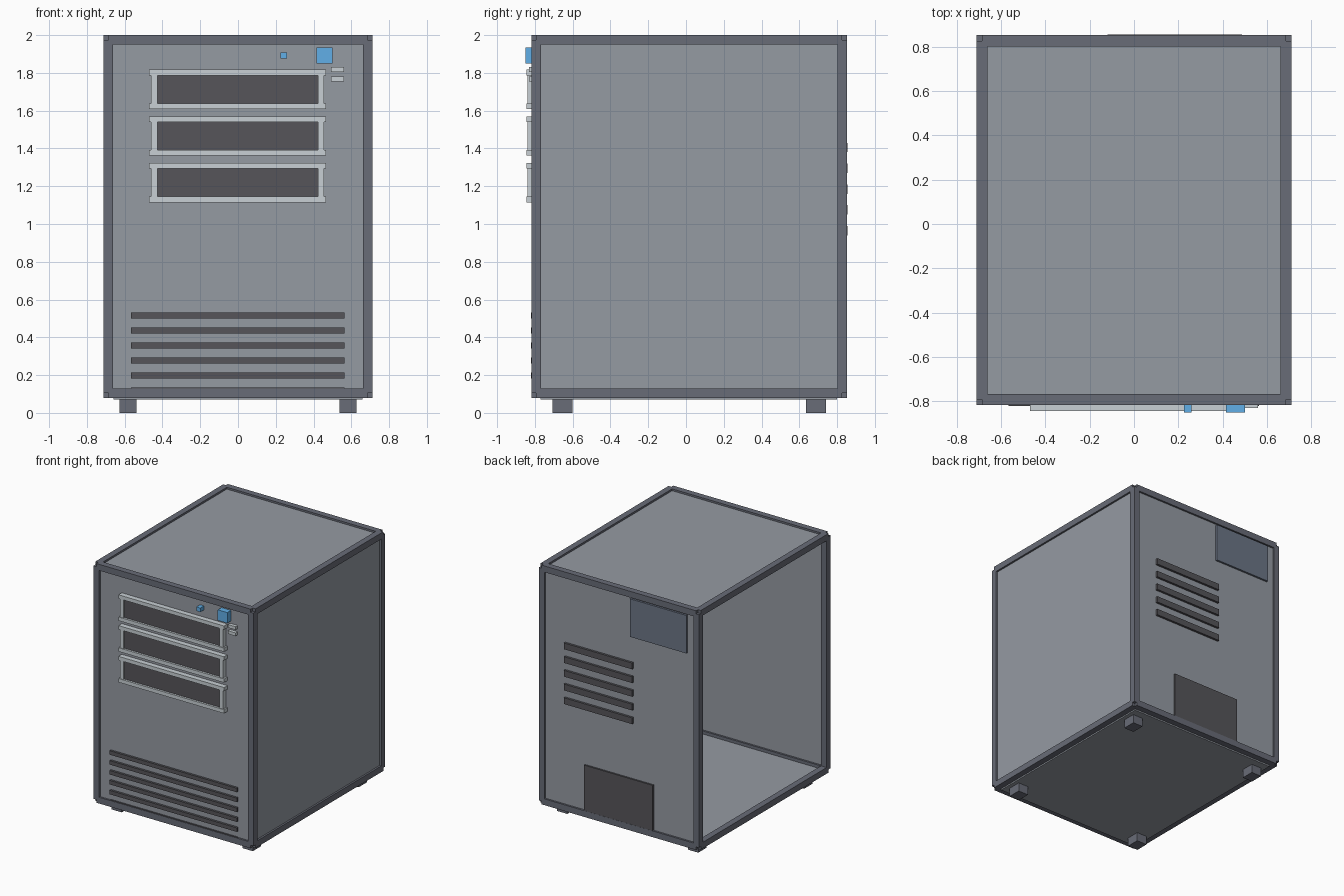
import bpy
import bmesh
from mathutils import Matrix, Vector

if "Cube" in bpy.data.objects:
    bpy.data.objects.remove(bpy.data.objects["Cube"])


def paint(name, r, g, b):
    mat = bpy.data.materials.new(name)
    mat.diffuse_color = (r, g, b, 1)
    mat.use_nodes = True
    mat.node_tree.nodes["Principled BSDF"].inputs["Base Color"].default_value = mat.diffuse_color
    return mat


blue = paint("button_blue", 0.12, 0.43, 0.80)
panel = paint("panel_grey", 0.30, 0.325, 0.365)
frame = paint("frame_grey", 0.14, 0.15, 0.185)
dark = paint("vent_dark", 0.093, 0.091, 0.102)
light = paint("bezel_light", 0.58, 0.63, 0.66)
slate = paint("plate_slate", 0.15, 0.18, 0.24)


def boxes(name, material, spans):
    """One object made of boxes given as (x0, x1, y0, y1, z0, z1)."""
    bm = bmesh.new()
    for x0, x1, y0, y1, z0, z1 in spans:
        mid = Vector((x0 + x1, y0 + y1, z0 + z1)) / 2
        size = Vector((x1 - x0, y1 - y0, z1 - z0))
        bmesh.ops.create_cube(bm, size=1, matrix=Matrix.Translation(mid) @ Matrix.Diagonal(size.to_4d()))
    mesh = bpy.data.meshes.new(name)
    bm.to_mesh(mesh)
    bm.free()
    mesh.materials.append(material)
    obj = bpy.data.objects.new(name, mesh)
    bpy.context.collection.objects.link(obj)


# Centre lines of the frame bars
X = (-0.686, 0.686)
Y = (-0.793, 0.827)
Z = (0.105, 1.975)
R = 0.025

# Edge bars end on each other's centre lines, leaving notched corners
boxes("frame_bars_across", frame, [(*X, y - R, y + R, z - R, z + R) for y in Y for z in Z])
boxes("frame_bars_deep", frame, [(x - R, x + R, *Y, z - R, z + R) for x in X for z in Z])
boxes("frame_posts", frame, [(x - R, x + R, y - R, y + R, *Z) for x in X for y in Y])

# Panels set into the frame, left side open
T = 0.01
boxes("front_panel", panel, [(*X, Y[0] - T, Y[0] + T, *Z)])
boxes("back_panel", panel, [(*X, Y[1] - T, Y[1] + T, *Z)])
boxes("right_panel", panel, [(X[1] - T, X[1] + T, *Y, *Z)])
boxes("top_panel", panel, [(*X, *Y, Z[1] - T, Z[1] + T)])
boxes("bottom_panel", panel, [(-0.66, 0.66, -0.77, 0.80, 0.07, 0.105)])

# Feet
boxes("feet", frame, [(x - 0.045, x + 0.045, y - 0.053, y + 0.053, 0, 0.075)
                      for x in (-0.582, 0.582) for y in (-0.655, 0.687)])

# Drive bays: dark face plus a four-piece bezel
for i in range(3):
    z = 1.713 - 0.247 * i
    boxes(f"drive_face_{i + 1}", dark, [(-0.43, 0.427, -0.828, -0.79, z - 0.074, z + 0.074)])
    boxes(f"drive_bezel_{i + 1}", light, [
        (-0.47, 0.467, -0.845, -0.79, z + 0.074, z + 0.104),
        (-0.47, 0.467, -0.845, -0.79, z - 0.104, z - 0.074),
        (-0.46, -0.427, -0.84, -0.79, z - 0.074, z + 0.074),
        (0.423, 0.455, -0.84, -0.79, z - 0.074, z + 0.074)])

# Buttons and ports
boxes("power_button", blue, [(0.415, 0.50, -0.85, -0.79, 1.85, 1.935)])
boxes("reset_button", blue, [(0.225, 0.26, -0.85, -0.79, 1.875, 1.907)])
boxes("front_ports", light, [(0.492, 0.56, -0.83, -0.79, z, z + 0.025) for z in (1.755, 1.805)])

# Front intake slats, the lowest one tucked behind the frame
boxes("front_slats", dark, [(-0.566, 0.564, -0.821 if i < 5 else -0.815, -0.79, z - 0.016, z + 0.016)
                            for i, z in enumerate(0.515 - 0.0795 * i for i in range(6))])

# Back: vent slats, connector plate and power unit plate
boxes("back_vent_slats", dark, [(-0.12, 0.487, 0.82, 0.855, z - 0.05, z)
                                for z in (1.43 - 0.11 * i for i in range(5))])
boxes("connector_plate", slate, [(-0.60, -0.10, 0.82, 0.853, 1.635, 1.94)])
boxes("power_unit_plate", dark, [(-0.30, 0.31, 0.82, 0.851, 0.10, 0.495)])
